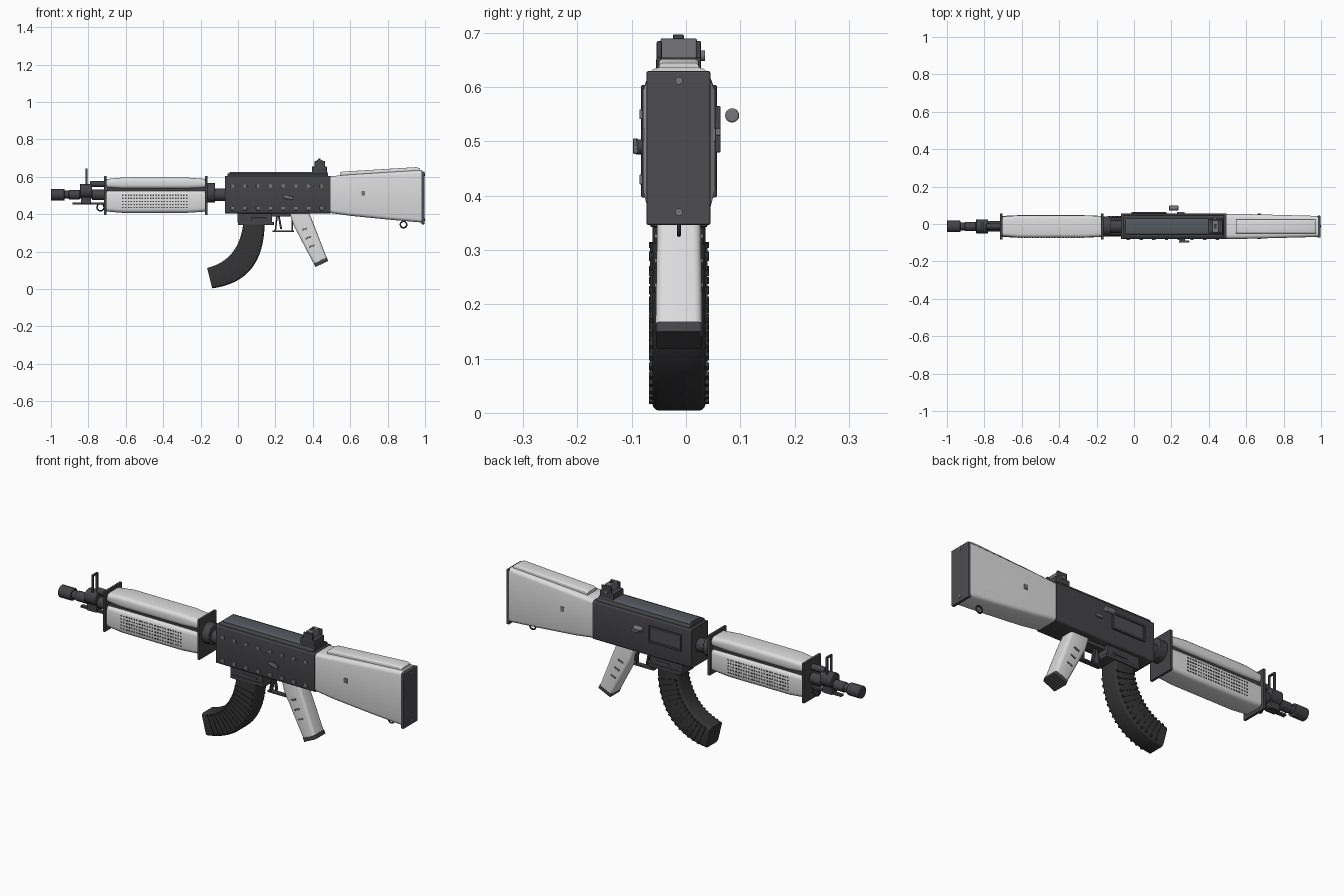
import bpy, bmesh, math
from mathutils import Matrix, Vector

cube = bpy.data.objects.get("Cube")
if cube:
    bpy.data.objects.remove(cube)

CY = -0.013   # centre plane of the rifle
BZ = 0.505    # bore height


def material(name, rgb):
    m = bpy.data.materials.new(name)
    m.use_nodes = True
    m.diffuse_color = (*rgb, 1)
    m.node_tree.nodes["Principled BSDF"].inputs["Base Color"].default_value = (*rgb, 1)
    return m


LIGHT = material("light grey furniture", (0.72, 0.72, 0.72))
DARK = material("dark receiver grey", (0.058, 0.058, 0.063))
BLACK = material("magazine black", (0.035, 0.035, 0.037))
COVER = material("blue grey cover", (0.09, 0.1, 0.115))
PLATE = material("butt plate grey", (0.075, 0.073, 0.08))
STEEL = material("steel grey", (0.18, 0.18, 0.19))


def finish(name, bm, mat, bevel=0, smooth=True):
    bmesh.ops.recalc_face_normals(bm, faces=bm.faces)
    me = bpy.data.meshes.new(name)
    bm.to_mesh(me)
    bm.free()
    me.materials.append(mat)
    ob = bpy.data.objects.new(name, me)
    bpy.context.collection.objects.link(ob)
    if bevel:
        b = ob.modifiers.new("bevel", "BEVEL")
        b.width = bevel
        b.segments = 2
        b.limit_method = "ANGLE"
    if smooth:
        bpy.ops.object.select_all(action="DESELECT")
        ob.select_set(True)
        bpy.context.view_layer.objects.active = ob
        bpy.ops.object.shade_smooth_by_angle(angle=math.radians(35))
    return ob


def add_box(bm, x, y, z, tilt=0):
    """Box from (min, max) pairs, tilted about y through its own centre."""
    mid = Vector([(a + b) / 2 for a, b in (x, y, z)])
    size = [b - a for a, b in (x, y, z)]
    bmesh.ops.create_cube(bm, size=1, matrix=Matrix.Translation(mid)
                          @ Matrix.Rotation(tilt, 4, "Y") @ Matrix.Diagonal((*size, 1)))


def box(name, x, y, z, mat, bevel=0, tilt=0):
    bm = bmesh.new()
    add_box(bm, x, y, z, tilt)
    return finish(name, bm, mat, bevel, False)


def tube(name, a, b, r, mat, sides=20, bevel=0):
    a, b = Vector(a), Vector(b)
    d = b - a
    bm = bmesh.new()
    bmesh.ops.create_cone(bm, cap_ends=True, segments=sides, radius1=r, radius2=r, depth=d.length,
                          matrix=Matrix.Translation((a + b) / 2) @ d.to_track_quat("Z", "Y").to_matrix().to_4x4())
    return finish(name, bm, mat, bevel)


def barrel_part(name, x0, x1, r, z=BZ, bevel=0.003):
    return tube(name, (x0, CY, z), (x1, CY, z), r, DARK, 24, bevel)


def ring(name, centre, r, thick, mat):
    bm = bmesh.new()
    pts = [[bm.verts.new((centre[0] + (r + thick * math.cos(v)) * math.cos(u), centre[1] + thick * math.sin(v),
                          centre[2] + (r + thick * math.cos(v)) * math.sin(u)))
            for v in (j * math.tau / 8 for j in range(8))] for u in (i * math.tau / 20 for i in range(20))]
    for i in range(20):
        for j in range(8):
            k, l = (i + 1) % 20, (j + 1) % 8
            bm.faces.new((pts[i][j], pts[k][j], pts[k][l], pts[i][l]))
    return finish(name, bm, mat)


def loft(name, sections, mat, r):
    """Rounded sections, each spanning two x-z points with a half width in y."""
    bm = bmesh.new()
    rings = []
    for p, q, hw in sections:
        p, q = Vector((p[0], 0, p[1])), Vector((q[0], 0, q[1]))
        u, h, mid = (q - p).normalized(), (q - p).length / 2, (p + q) / 2
        loop = []
        for i, (su, sv) in enumerate(((1, 1), (-1, 1), (-1, -1), (1, -1))):
            for k in range(4):
                a = math.pi / 2 * (i + k / 3)
                c = mid + u * (su * (h - r) + r * math.cos(a))
                loop.append(bm.verts.new((c.x, CY + sv * (hw - r) + r * math.sin(a), c.z)))
        rings.append(loop)
    n = len(rings[0])
    for a, b in zip(rings, rings[1:]):
        for i in range(n):
            bm.faces.new((a[i], a[(i + 1) % n], b[(i + 1) % n], b[i]))
    bm.faces.new(rings[0])
    bm.faces.new(rings[-1])
    return finish(name, bm, mat)


def along(*rows):
    """Sections running along x: (x, bottom, top, half width)."""
    return [((x, z0), (x, z1), hw) for x, z0, z1, hw in rows]


# Receiver, top cover, rivets
loft("receiver", along((-0.07, 0.405, 0.605, 0.068), (0.495, 0.405, 0.605, 0.068)), DARK, 0.01)
loft("top_cover_base", along((-0.055, 0.59, 0.617, 0.06), (0.48, 0.59, 0.617, 0.06)), DARK, 0.008)
loft("top_cover", along((-0.045, 0.6, 0.626, 0.043), (0.478, 0.6, 0.626, 0.043)), COVER, 0.01)
bm = bmesh.new()
for i in range(8):
    for z in (0.43, 0.55):
        x = -0.03 + 0.068 * i
        add_box(bm, (x - 0.009, x + 0.009), (-0.086, -0.075), (z - 0.009, z + 0.009))
finish("receiver_rivets", bm, STEEL, 0.002, False)
tube("selector_hub", (0.26, -0.092, 0.49), (0.26, -0.075, 0.49), 0.014, DARK)
box("selector_lever", (0.24, 0.295), (-0.098, -0.088), (0.483, 0.5), STEEL, 0.003, 0.25)

# Ejection port, charging handle and side catches
bm = bmesh.new()
for x, z in (((-0.013, 0.174), (0.555, 0.565)), ((-0.013, 0.174), (0.48, 0.49)),
             ((-0.013, -0.003), (0.48, 0.565)), ((0.164, 0.174), (0.48, 0.565))):
    add_box(bm, x, (0.05, 0.064), z)
finish("ejection_port_frame", bm, DARK, 0.002, False)
box("ejection_port_cover", (-0.003, 0.164), (0.05, 0.059), (0.49, 0.555), PLATE)
tube("charging_handle", (0.187, 0.085, 0.548), (0.237, 0.085, 0.548), 0.013, STEEL, 20, 0.003)
box("side_catch", (0.23, 0.27), (0.05, 0.064), (0.51, 0.525), STEEL, 0.003)

# Rear sight
box("rear_sight_base", (0.395, 0.475), (-0.055, 0.028), (0.615, 0.655), DARK, 0.004)
for s in (-1, 1):
    y = CY + s * 0.036
    box("rear_sight_ear", (0.41, 0.465), (y - 0.005, y + 0.005), (0.645, 0.685), DARK, 0.003)
box("rear_sight_leaf", (0.42, 0.452), (-0.047, 0.02), (0.65, 0.69), STEEL, 0.003)
box("rear_sight_notch", (0.428, 0.442), (-0.024, -0.004), (0.685, 0.697), DARK, 0.002)
tube("rear_sight_knob", (0.435, 0.02, 0.658), (0.435, 0.035, 0.658), 0.01, STEEL, 16)

# Stock, cheek piece and butt plate
loft("stock", along((0.492, 0.407, 0.603, 0.066), (0.6, 0.392, 0.612, 0.066), (0.8, 0.372, 0.625, 0.061),
                    (0.983, 0.356, 0.636, 0.056)), LIGHT, 0.018)
loft("cheek_piece", along((0.545, 0.6, 0.622, 0.037), (0.56, 0.6, 0.628, 0.037), (0.955, 0.62, 0.652, 0.037),
                          (0.972, 0.62, 0.645, 0.037)), LIGHT, 0.008)
box("butt_plate", (0.981, 0.997), (-0.073, 0.045), (0.346, 0.63), PLATE, 0.004)
for z in (0.37, 0.612):
    tube("butt_screw", (0.99, CY, z), (1.0, CY, z), 0.007, STEEL, 16)
ring("sling_loop", (0.885, CY, 0.345), 0.017, 0.004, DARK)
for s in (-1, 1):
    y = CY + s * 0.064
    box("stock_button", (0.66, 0.68), (y - 0.004, y + 0.004), (0.5, 0.525), STEEL, 0.002)

# Handguards with end plates and perforated sides
loft("upper_handguard", along((-0.705, 0.542, 0.588, 0.052), (-0.62, 0.538, 0.596, 0.059),
                              (-0.27, 0.538, 0.596, 0.059), (-0.165, 0.542, 0.588, 0.055)), LIGHT, 0.018)
loft("lower_handguard", along((-0.705, 0.415, 0.526, 0.056), (-0.62, 0.408, 0.526, 0.06),
                              (-0.27, 0.408, 0.526, 0.06), (-0.165, 0.415, 0.526, 0.056)), LIGHT, 0.02)
box("handguard_core", (-0.7, -0.17), (-0.055, 0.03), (0.515, 0.55), DARK)
bm = bmesh.new()
for s in (-1, 1):
    for i in range(24):
        for j in range(5):
            x, z, y = -0.615 + 0.0148 * i, 0.436 + 0.0165 * j, CY + s * 0.0605
            add_box(bm, (x - 0.004, x + 0.004), (y - 0.001, y + 0.001), (z - 0.003, z + 0.003))
finish("handguard_perforations", bm, PLATE, 0, False)
for x in (-0.709, -0.169):
    box("handguard_end_plate", (x - 0.007, x + 0.007), (-0.083, 0.057), (0.397, 0.604), DARK, 0.003)

# Barrel, gas block and muzzle
barrel_part("muzzle_device", -1.0, -0.928, 0.031)
barrel_part("barrel", -0.94, -0.05, 0.021)
barrel_part("muzzle_collar", -0.905, -0.845, 0.025)
barrel_part("gas_block", -0.845, -0.78, 0.037, 0.525)
barrel_part("gas_tube", -0.79, -0.7, 0.016, 0.562)
barrel_part("barrel_sleeve", -0.78, -0.7, 0.028)
barrel_part("trunnion_collar", -0.17, -0.122, 0.053, 0.515)
barrel_part("trunnion_neck", -0.13, -0.06, 0.034)
box("cleaning_rod_lug", (-0.885, -0.71), (-0.023, -0.003), (0.453, 0.464), DARK, 0.002)
box("lug_foot", (-0.84, -0.785), (-0.035, 0.009), (0.455, 0.49), DARK, 0.004)
ring("front_sling_loop", (-0.735, CY, 0.437), 0.019, 0.004, DARK)

# Front sight frame
for s in (-1, 1):
    y = CY + s * 0.018
    box("front_sight_post", (-0.815, -0.804), (y - 0.004, y + 0.004), (0.555, 0.645), DARK, 0.002)
box("front_sight_bridge", (-0.815, -0.804), (-0.035, 0.009), (0.636, 0.645), DARK, 0.002)

# Magazine well
box("magazine_well", (-0.003, 0.182), (-0.06, 0.034), (0.355, 0.41), DARK, 0.004)
box("magazine_well_lip", (0.0, 0.192), (-0.066, 0.04), (0.342, 0.36), DARK, 0.004)
box("magazine_catch", (0.07, 0.15), (-0.065, 0.039), (0.37, 0.382), PLATE, 0.002)


# Curved magazine with ribs and studs
def bezier(a, b, c, t):
    return Vector(a).lerp(Vector(b), t).lerp(Vector(b).lerp(Vector(c), t), t)


def magazine_edges(t):
    return (bezier((0.028, 0.35), (0.005, 0.155), (-0.165, 0.113), t),
            bezier((0.142, 0.35), (0.14, 0.04), (-0.138, 0.004), t))


loft("magazine", [(*magazine_edges(i / 16), 0.049) for i in range(17)], BLACK, 0.013)
bm = bmesh.new()
for i in range(1, 15):
    p, q = magazine_edges(0.04 + i / 16)
    mid, d = (p + q) / 2, q - p
    tilt = -math.atan2(d.y, d.x)
    half = d.length * 0.4
    for s in (-1, 1):
        y = CY + s * 0.05
        add_box(bm, (mid.x - half, mid.x + half), (y - 0.003, y + 0.003), (mid.y - 0.004, mid.y + 0.004), tilt)
        for f in (0.1, 0.9):
            c = p.lerp(q, f)
            add_box(bm, (c.x - 0.005, c.x + 0.005), (y - 0.005, y + 0.005), (c.y - 0.005, c.y + 0.005), tilt)
finish("magazine_ribs", bm, BLACK, 0, False)

# Trigger and guard
box("trigger_guard", (0.185, 0.3), (-0.026, 0), (0.304, 0.313), DARK, 0.002)
box("guard_front_strut", (0.2, 0.208), (-0.026, 0), (0.308, 0.39), DARK, 0.002, 0.12)
box("guard_mount", (0.18, 0.28), (-0.04, 0.014), (0.388, 0.41), DARK, 0.003)
box("trigger", (0.219, 0.229), (-0.02, -0.006), (0.32, 0.395), DARK, 0.002, -0.18)
box("guard_rear_strut", (0.286, 0.294), (-0.026, 0), (0.308, 0.405), DARK, 0.002)

# Pistol grip with base cap and side marks
loft("grip", [((0.275, 0.407), (0.375, 0.42), 0.036), ((0.295, 0.345), (0.402, 0.355), 0.04),
              ((0.405, 0.136), (0.474, 0.168), 0.043)], LIGHT, 0.014)
loft("grip_cap", [((0.406, 0.136), (0.475, 0.168), 0.042), ((0.414, 0.118), (0.482, 0.15), 0.042)], DARK, 0.006)
for s in (-1, 1):
    y = CY + s * 0.042
    for x, z in ((0.355, 0.32), (0.375, 0.275), (0.395, 0.23)):
        box("grip_mark", (x - 0.015, x + 0.015), (y - 0.003, y + 0.003), (z - 0.004, z + 0.004), STEEL, 0.001, -0.4)
